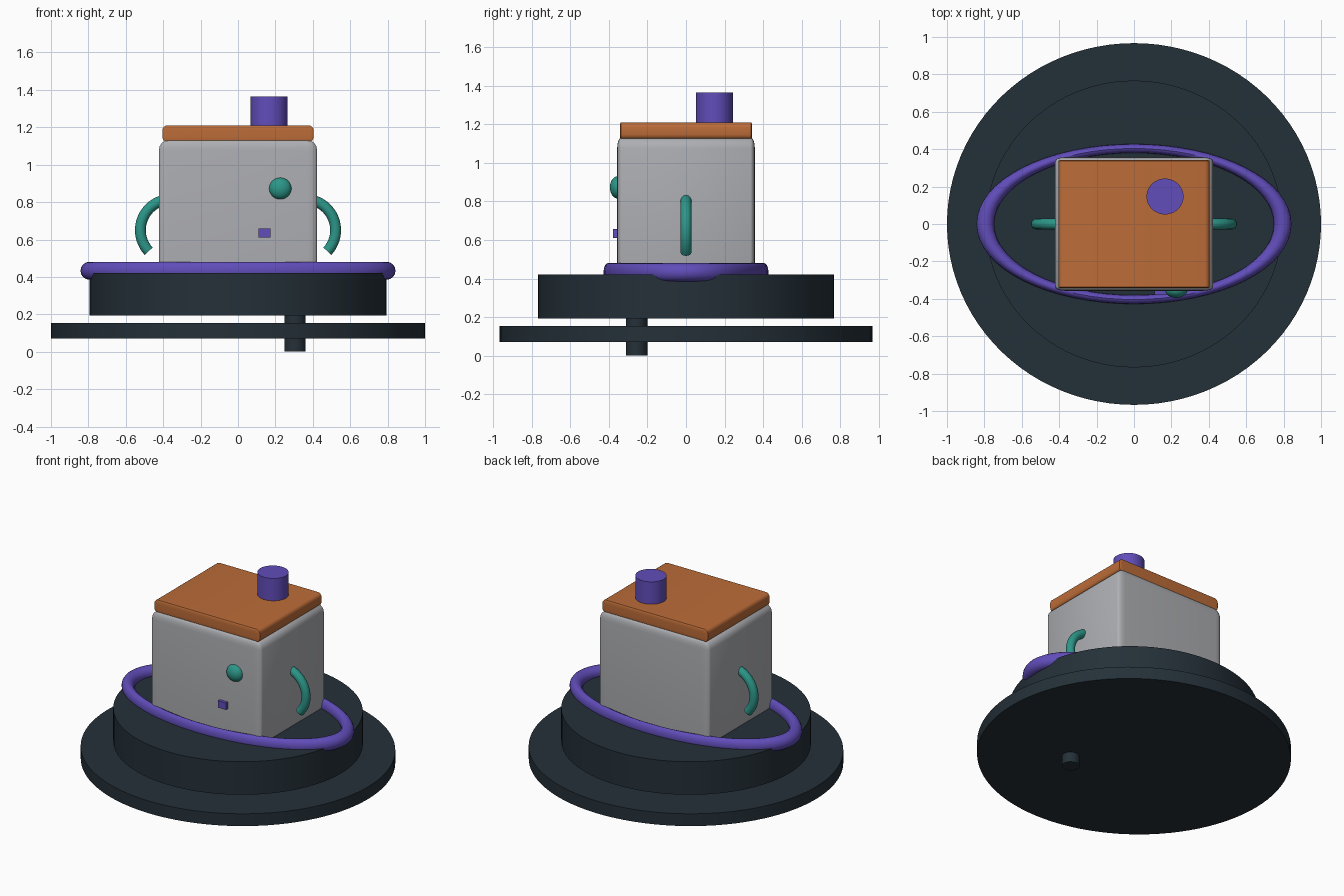
import bpy, bmesh, math
from mathutils import Matrix, Vector

if "Cube" in bpy.data.objects:
    bpy.data.objects.remove(bpy.data.objects["Cube"])

def srgb(r, g, b):
    def lin(c):
        c /= 255
        return c / 12.92 if c <= 0.04045 else ((c + 0.055) / 1.055) ** 2.4
    return (lin(r), lin(g), lin(b), 1)

def material(name, *rgb):
    m = bpy.data.materials.new(name)
    m.diffuse_color = srgb(*rgb)
    m.use_nodes = True
    m.node_tree.nodes["Principled BSDF"].inputs["Base Color"].default_value = m.diffuse_color
    return m

SLATE = material("dark slate", 36, 48, 56)
GREY = material("light grey", 174, 175, 179)
ORANGE = material("burnt orange", 188, 108, 56)
PURPLE = material("violet", 97, 77, 186)
TEAL = material("teal", 44, 150, 136)
SQUASH = 0.967  # depth of the round parts relative to width

def finish(name, bm, mat, angle=40):
    bmesh.ops.recalc_face_normals(bm, faces=bm.faces)
    me = bpy.data.meshes.new(name)
    bm.to_mesh(me)
    bm.free()
    me.materials.append(mat)
    ob = bpy.data.objects.new(name, me)
    bpy.context.collection.objects.link(ob)
    bpy.ops.object.select_all(action='DESELECT')
    bpy.context.view_layer.objects.active = ob
    ob.select_set(True)
    bpy.ops.object.shade_smooth_by_angle(angle=math.radians(angle))
    return ob

def cylinder(name, x, y, r, z0, z1, mat, seg=64):
    bm = bmesh.new()
    bmesh.ops.create_cone(bm, cap_ends=True, segments=seg, radius1=r, radius2=r, depth=z1 - z0)
    bmesh.ops.scale(bm, vec=(1, SQUASH, 1), verts=bm.verts)
    bmesh.ops.translate(bm, vec=(x, y, (z0 + z1) / 2), verts=bm.verts)
    return finish(name, bm, mat)

def box(name, lo, hi, mat, round_by=None):
    """Box between two corners; round_by gives the edge rounding along each axis."""
    lo, hi = Vector(lo), Vector(hi)
    k = Vector(round_by or (1, 1, 1))
    size = hi - lo
    bm = bmesh.new()
    bmesh.ops.create_cube(bm, size=1)
    bmesh.ops.scale(bm, vec=[s / q for s, q in zip(size, k)], verts=bm.verts)
    if round_by:
        bmesh.ops.bevel(bm, geom=bm.edges[:], offset=1, offset_type='OFFSET',
                        segments=4, profile=0.5, affect='EDGES')
    bmesh.ops.scale(bm, vec=k, verts=bm.verts)
    bmesh.ops.translate(bm, vec=(lo + hi) / 2, verts=bm.verts)
    return finish(name, bm, mat)

def tube(name, center, major, minor, plane, a0, a1, seg, mat, sides=16):
    """Round tube swept along an arc in the plane spanned by two axes."""
    u, v = (Vector(p) for p in plane)
    w = u.cross(v)
    closed = abs(a1 - a0) >= 359.9
    bm = bmesh.new()
    rings = []
    for i in range(seg if closed else seg + 1):
        a = math.radians(a0 + (a1 - a0) * i / seg)
        out = u * math.cos(a) + v * math.sin(a)
        ring = []
        for j in range(sides):
            t = 2 * math.pi * j / sides
            ring.append(bm.verts.new(out * (major + minor * math.cos(t)) + w * (minor * math.sin(t))))
        rings.append(ring)
    for i in range(seg):
        p, q = rings[i], rings[(i + 1) % len(rings)]
        for j in range(sides):
            n = (j + 1) % sides
            bm.faces.new((p[j], p[n], q[n], q[j]))
    if not closed:
        bm.faces.new(rings[0])
        bm.faces.new(rings[-1])
    return bm

# Round base: wide plate, raised drum and the off-centre peg through them
cylinder("base_plate", 0, 0, 1.0, 0.07, 0.155, SLATE, 96)
cylinder("base_drum", 0, 0, 0.793, 0.193, 0.422, SLATE, 96)
cylinder("base_peg", 0.305, -0.256, 0.057, 0, 0.25, SLATE, 32)

# Oval ring lying around the house
bm = tube("ring", None, 0.795, 0.047, ((1, 0, 0), (0, 1, 0)), 0, 360, 64, PURPLE)
bmesh.ops.scale(bm, vec=(1, 0.508, 1.02), verts=bm.verts)
bmesh.ops.translate(bm, vec=(0, 0, 0.433), verts=bm.verts)
finish("oval_ring", bm, PURPLE)

# House body, roof slab and chimney
box("house_body", (-0.423, -0.357, 0.39), (0.423, 0.357, 1.132), GREY, (0.052, 0.022, 0.055))
box("roof_slab", (-0.404, -0.343, 1.122), (0.404, 0.343, 1.21), ORANGE, (0.026, 0.005, 0.026))
cylinder("chimney", 0.166, 0.147, 0.099, 1.15, 1.365, PURPLE, 48)

# Curved side handles
for name, s in (("right_handle", 1), ("left_handle", -1)):
    bm = tube(name, None, 0.165, 0.029, ((s, 0, 0), (0, 0, 1)), -43, 90, 20, TEAL)
    bmesh.ops.translate(bm, vec=(s * 0.357, 0, 0.65), verts=bm.verts)
    finish(name, bm, TEAL)

# Front knob and small square stud
bm = bmesh.new()
bmesh.ops.create_uvsphere(bm, u_segments=32, v_segments=16, radius=1)
bmesh.ops.scale(bm, vec=(0.06, 0.042, 0.058), verts=bm.verts)
bmesh.ops.translate(bm, vec=(0.226, -0.353, 0.873), verts=bm.verts)
finish("front_knob", bm, TEAL)
box("front_stud", (0.11, -0.379, 0.611), (0.173, -0.34, 0.658), PURPLE)
